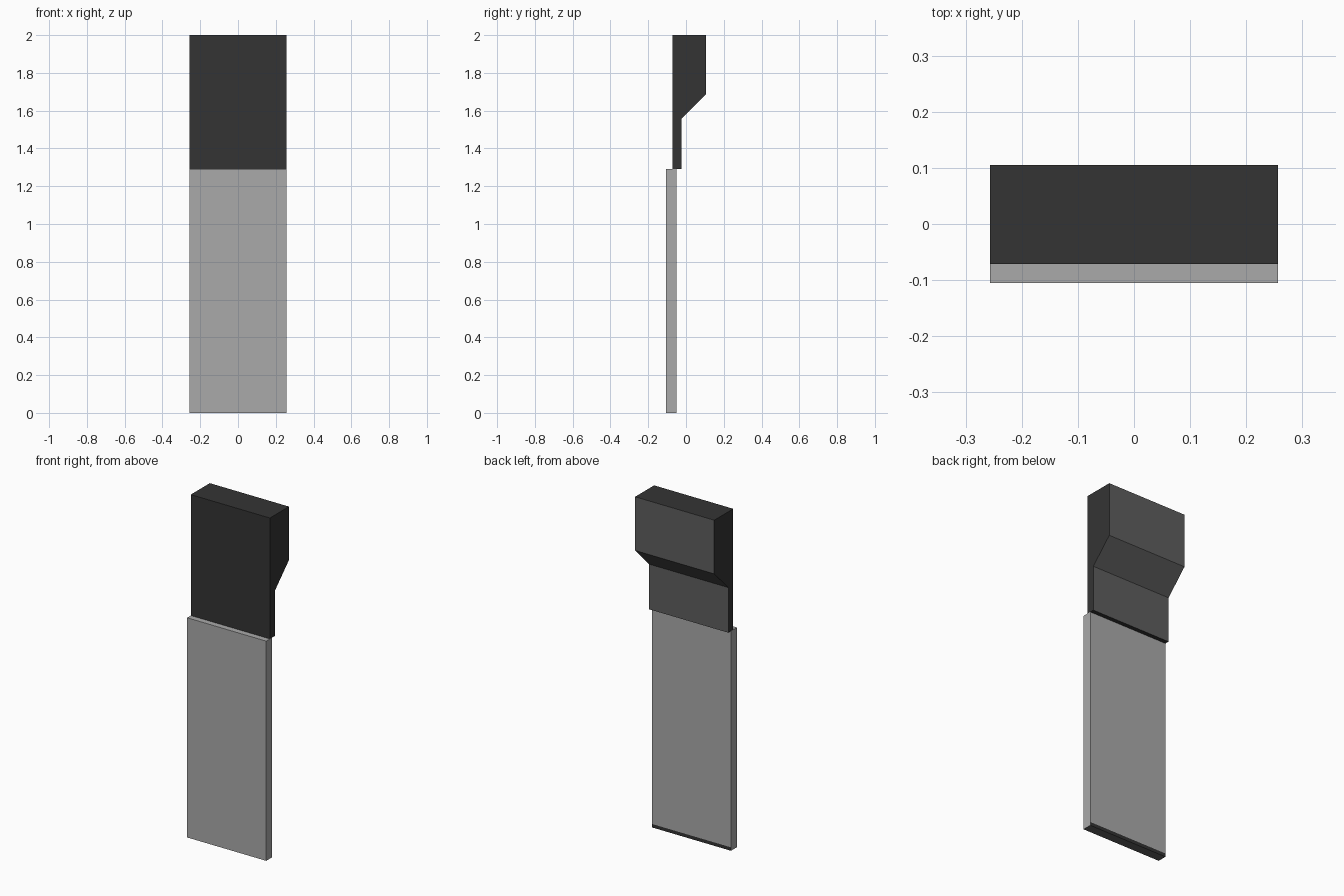
import bpy
import bmesh

if "Cube" in bpy.data.objects:
    bpy.data.objects.remove(bpy.data.objects["Cube"])


def material(name, value):
    m = bpy.data.materials.new(name)
    m.diffuse_color = (value, value, value, 1.0)
    m.use_nodes = True
    m.node_tree.nodes["Principled BSDF"].inputs["Base Color"].default_value = m.diffuse_color
    return m


PALE = material("pale_grey", 0.402)
DARK = material("charcoal", 0.034)
MID = material("mid_grey", 0.112)
HALF_WIDTH = 0.257


def extrude_profile(name, profile, materials, rule, cut_z=None):
    """Extrude a (y, z) profile across the width; colour faces by rule."""
    bm = bmesh.new()
    verts = [bm.verts.new((-HALF_WIDTH, y, z)) for y, z in profile]
    face = bm.faces.new(verts)
    new = bmesh.ops.extrude_face_region(bm, geom=[face])["geom"]
    moved = [g for g in new if isinstance(g, bmesh.types.BMVert)]
    bmesh.ops.translate(bm, verts=moved, vec=(2 * HALF_WIDTH, 0, 0))
    if cut_z is not None:
        bmesh.ops.bisect_plane(bm, geom=bm.verts[:] + bm.edges[:] + bm.faces[:],
                               plane_co=(0, 0, cut_z), plane_no=(0, 0, 1))
    bmesh.ops.recalc_face_normals(bm, faces=bm.faces)
    bm.normal_update()
    for f in bm.faces:
        f.material_index = rule(f.normal, f.calc_center_median())
    mesh = bpy.data.meshes.new(name)
    bm.to_mesh(mesh)
    bm.free()
    for m in materials:
        mesh.materials.append(m)
    obj = bpy.data.objects.new(name, mesh)
    bpy.context.collection.objects.link(obj)
    return obj


# Lower panel: pale, with grey underside and a dark strip low on the back
def panel_rule(n, c):
    if n.z < -0.5:
        return 2
    return 1 if n.y > 0.5 and c.z < 0.02 else 0


extrude_profile("lower_panel",
                [(-0.105, 0), (-0.05, 0), (-0.05, 1.29), (-0.105, 1.29)],
                [PALE, DARK, MID], panel_rule, cut_z=0.02)

# Upper housing: dark, with lighter back and slope
extrude_profile("upper_housing",
                [(-0.071, 1.29), (-0.025, 1.29), (-0.025, 1.555),
                 (0.105, 1.685), (0.105, 2.0), (-0.071, 2.0)],
                [DARK, MID], lambda n, c: 1 if n.y > 0.5 else 0)
